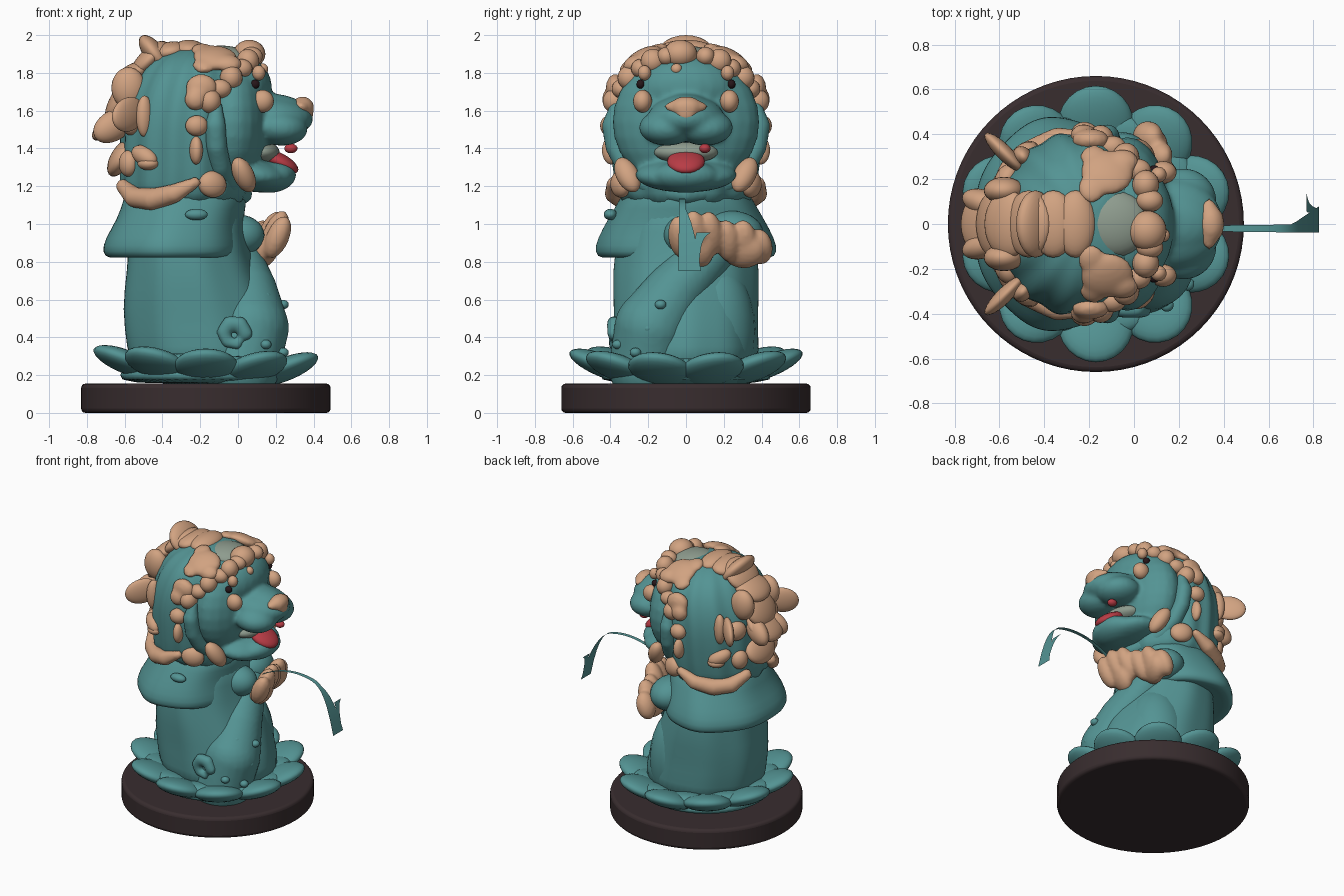
import bpy, bmesh
from math import sin, cos, pi, radians
from mathutils import Matrix, Vector, Euler

if "Cube" in bpy.data.objects:
    bpy.data.objects.remove(bpy.data.objects["Cube"])


def material(name, *rgb):
    mat = bpy.data.materials.new(name)
    mat.use_nodes = True
    mat.diffuse_color = (*rgb, 1)
    mat.node_tree.nodes["Principled BSDF"].inputs["Base Color"].default_value = (*rgb, 1)
    return mat


teal = material("teal glaze", .088, .295, .295)
tan = material("tan clay", .64, .365, .22)
faded = material("faded glaze", .27, .33, .27)
dark = material("dark wood", .04, .026, .028)
red = material("tongue red", .48, .045, .06)
black = material("eye black", .02, .008, .01)


def finish(name, bm, mat, subdivide=0, blend=0):
    """Turn a bmesh into a smooth object, optionally melting its pieces together."""
    bmesh.ops.recalc_face_normals(bm, faces=bm.faces)
    for face in bm.faces:
        face.smooth = True
    mesh = bpy.data.meshes.new(name)
    bm.to_mesh(mesh)
    bm.free()
    mesh.materials.append(mat)
    obj = bpy.data.objects.new(name, mesh)
    bpy.context.collection.objects.link(obj)
    if subdivide:
        smooth = obj.modifiers.new("Smooth", "SUBSURF")
        smooth.levels = smooth.render_levels = subdivide
    if blend:
        remesh = obj.modifiers.new("Melt", "REMESH")
        remesh.mode, remesh.voxel_size, remesh.use_smooth_shade = "VOXEL", .014, True
        obj.modifiers.new("Soften", "SMOOTH").iterations = blend
    return obj


def blobs(name, mat, items, mirror=False, blend=0):
    """Ellipsoids given as (place, radii, optional roll/tilt/turn in degrees)."""
    bm = bmesh.new()
    for place, radii, *turn in items:
        roll, tilt, spin = [radians(a) for a in (turn[0] if turn else (0, 0, 0))]
        for side in ((1, -1) if mirror else (1,)):
            where = Vector((place[0], place[1] * side, place[2]))
            rot = Euler((roll * side, tilt, spin * side))
            bmesh.ops.create_uvsphere(bm, u_segments=24, v_segments=14, radius=1,
                                      matrix=Matrix.LocRotScale(where, rot, Vector(radii)))
    return finish(name, bm, mat, 0, blend)


def coil(name, points, widths, mat=teal, mirror=False):
    """Tapered roll of clay through points, with a radius for each point."""
    beads = []
    for a, b, wide, next_wide in zip(points, points[1:], widths, widths[1:]):
        for t in [i / 6 for i in range(7)]:
            beads.append((Vector(a).lerp(Vector(b), t), [wide + (next_wide - wide) * t] * 3))
    return blobs(name, mat, beads, mirror, blend=6)


def loft(name, rows, folds=0, depth=0, segments=56):
    """Stack elliptical rings given as (z, centre x, radius x, radius y)."""
    bm = bmesh.new()
    rings = []
    for z, cx, rx, ry in rows:
        ring = []
        for a in [2 * pi * i / segments for i in range(segments)]:
            k = 1 + depth * cos(folds * a)
            ring.append(bm.verts.new((cx + rx * k * cos(a), ry * k * sin(a), z)))
        rings.append(ring)
    for low, high in zip(rings, rings[1:]):
        for i in range(segments):
            bm.faces.new((low[i - 1], low[i], high[i], high[i - 1]))
    bm.faces.new(rings[0])
    bm.faces.new(rings[-1])
    return finish(name, bm, teal, 1)


# Round plinth with a softened rim
bm = bmesh.new()
bmesh.ops.create_cone(bm, cap_ends=True, segments=72, radius1=.66, radius2=.66, depth=.155,
                      matrix=Matrix.Translation((-.17, 0, .0775)))
plinth = finish("plinth", bm, dark)
bevel = plinth.modifiers.new("Rim", "BEVEL")
bevel.width, bevel.segments = .022, 3
bpy.context.view_layer.objects.active = plinth
plinth.select_set(True)
bpy.ops.object.shade_smooth_by_angle(angle=radians(50))

# Lotus petals around the foot, in two staggered rows, lower toward the front
count, petals = 10, []
for row, (reach, height, size) in enumerate(((.44, .25, .19), (.36, .23, .15))):
    for i in range(count):
        a = 2 * pi * (i + (1 - row) / 2) / count
        petals.append(((-.17 + reach * cos(a), reach * sin(a), height - .02 * cos(a)),
                       (size, .17, .06), (0, -22, a * 180 / pi)))
blobs("lotus petals", teal, petals)
loft("lotus bowl", ((.15, -.17, .44, .44), (.2, -.17, .47, .47), (.27, -.17, .41, .41)))

# Trunk, tucked under a flared cape
loft("body", ((.16, -.15, .42, .4), (.35, -.17, .42, .38), (.55, -.21, .41, .38),
              (.75, -.25, .34, .39), (.95, -.27, .31, .36), (1.2, -.27, .3, .3)), 9, .012)
loft("cape", ((.85, -.34, .28, .38), (.81, -.34, .35, .45), (.85, -.34, .385, .485),
              (.92, -.34, .37, .47), (1.03, -.31, .33, .41), (1.13, -.28, .33, .35),
              (1.22, -.28, .3, .3)), 7, .012)
blobs("cape button", teal, [((-.22, -.4, 1.05), (.06, .035, .03))])

# Tail sweeping from the foot up across the front, with knobs along it
coil("tail", ((.02, -.21, .24), (.07, -.18, .45), (.05, -.06, .64), (-.02, .14, .86)),
     (.2, .2, .16, .13))
blobs("belly", teal, [((-.07, .15, .43), (.22, .22, .38))])
knobs = []
for i in range(9):
    t, a = i / 9, radians(-15 - 47 * (i % 3))
    knobs.append(((.06 + .185 * cos(a), -.22 + .2 * t + .185 * sin(a), .32 + .38 * t),
                  (.03, .03, .025)))
blobs("tail knobs", teal, knobs)
coil("tail curl", [(-.02 + .06 * cos(t), -.38, .42 + .06 * sin(t)) for t in range(6)],
     (.04, .04, .04, .035, .03, .03))

# Hanging mane, folded into locks
mane_rows = ((1.08, -.28, .31, .32), (1.15, -.28, .34, .37), (1.3, -.27, .35, .39),
             (1.5, -.27, .35, .41), (1.65, -.25, .35, .4), (1.78, -.23, .31, .36),
             (1.87, -.22, .25, .28), (1.92, -.21, .16, .18), (1.94, -.21, .05, .06))
loft("mane", mane_rows, 14, .028)


def on_mane(angle, z, lift=1.0):
    """Point on the mane at a turn in degrees from the face."""
    low, high = [pair for pair in zip(mane_rows, mane_rows[1:]) if z <= pair[1][0]][0]
    t = (z - low[0]) / (high[0] - low[0])
    cx, rx, ry = [a + (b - a) * t for a, b in zip(low[1:], high[1:])]
    return cx + rx * lift * cos(radians(angle)), ry * lift * sin(radians(angle)), z


# Face with brow, muzzle, lips and jaw melted into one skin
lips = [((.22, s * .1, 1.51), (.15, .15, .095), (0, 5, 0)) for s in (1, -1)]
blobs("face", teal, lips + [((-.03, 0, 1.54), (.2, .39, .37)), ((0, 0, 1.72), (.18, .28, .18)),
                            ((.18, 0, 1.57), (.22, .2, .11), (0, 5, 0)),
                            ((.19, 0, 1.62), (.17, .13, .07), (0, 5, 0)),
                            ((.08, 0, 1.26), (.2, .27, .09), (0, 8, 0)),
                            ((.18, 0, 1.25), (.13, .18, .085), (0, -8, 0))], blend=8)
arch = [pi * (i - 1) / 10 for i in range(13)]
coil("chin ruff", [(.02 - .14 * abs(cos(t)), .39 * cos(t), 1.52 - .36 * sin(t)) for t in arch],
     [.03] + [.057] * 11 + [.03])
blobs("nose", tan, [((.345, 0, 1.62), (.06, .085, .055), (0, 30, 0)),
                    ((.335, 0, 1.62), (.05, .115, .04), (0, 20, 0)),
                    ((.355, 0, 1.58), (.045, .06, .05), (0, 20, 0))], blend=5)
blobs("cheek spots", tan, [((.13, .23, 1.65), (.06, .05, .06))], True)
blobs("eyes", black, [((.09, .24, 1.74), (.025, .022, .024))], True)
blobs("mouth lining", faded, [((.12, 0, 1.38), (.1, .17, .06))])
blobs("tongue", red, [((.22, 0, 1.33), (.11, .1, .045), (0, 28, 0)),
                      ((.28, .1, 1.4), (.035, .03, .025))])

# Curls arching over the brow and back to the ears, with a bun in the middle
curls = []
for i in range(6):
    a, r = radians(20 + 11 * i), (.05 if i % 2 else .065)
    curls.append(((.075 - .27 * cos(a) ** 3, .4 * cos(a), 1.52 + .38 * sin(a)), (.06, r, r)))
blobs("brow curls", tan, curls + [((.11, .22, 1.8), (.035, .035, .04))], True)
blobs("ear curls", tan, [(on_mane(82, 1.72), (.085, .05, .075)),
                         (on_mane(86, 1.66), (.06, .05, .06))], True, 5)
blobs("brow bun", tan, [((.06, -.03, 1.9), (.085, .09, .075)), ((.13, -.05, 1.82), (.03, .03, .03))])
blobs("crown scrolls", tan, [((-.12, .23, 1.88), (.12, .11, .045), (-28, 5, 0)),
                             ((-.19, .16, 1.92), (.06, .07, .03), (-20, 0, 0)),
                             ((-.18, .3, 1.84), (.06, .06, .03), (-35, 0, 0)),
                             ((-.05, .28, 1.85), (.07, .06, .04), (-35, 5, 0))], True, 4)
blobs("crown wash", faded, [((-.09, 0, 1.87), (.16, .15, .075))])

# Clay locks on the mane: turn, height, half width, half height, roll
locks = [(82, 1.52, .06, .055, 0), (82, 1.39, .035, .075, 0), (66, 1.21, .08, .07, 15),
         (132, 1.57, .04, .11, 0), (130, 1.36, .085, .05, 25), (126, 1.32, .06, .035, 0),
         (150, 1.54, .07, .07, 0), (152, 1.32, .06, .07, 0)]
blobs("side locks", tan, [(on_mane(a, z), (.05, w, h), (roll, 0, a))
                          for a, z, w, h, roll in locks], True)
blobs("chin locks", tan, [((.03, .31, 1.26), (.055, .06, .105), (-25, -25, 0))], True)
blobs("ear tufts", tan, [((-.58, .32, 1.58), (.12, .035, .09), (0, 15, 135))], True)
sweep = ((82, 1.22), (100, 1.16), (120, 1.13), (140, 1.14), (158, 1.2))
coil("crescents", [on_mane(a, z, 1.04) for a, z in sweep], (.03, .052, .06, .055, .04), tan, True)

# Overlapping crest plates from crown to nape: x, z, length, tilt
plates = [(-.26, 1.92, .09, 0), (-.36, 1.91, .1, -10), (-.44, 1.9, .12, 52),
          (-.47, 1.87, .13, -45), (-.56, 1.79, .12, -30), (-.62, 1.66, .14, -60),
          (-.66, 1.54, .14, -40), (-.62, 1.35, .11, -60)]
blobs("crest", tan, [((x, 0, z), (length, .15, .055), (0, tilt, 0)) for x, z, length, tilt in plates])
blobs("crest wings", tan, [((-.66, .09, 1.52), (.12, .06, .08), (0, -30, -20)),
                           ((-.58, .15, 1.72), (.09, .06, .11))], True)

# Arms, and raised paws slanting back toward the left: y, z, half width, half height
blobs("arms", teal, [((-.05, .24, .95), (.14, .17, .12)), ((0, 0, .94), (.14, .12, .11))])
paws = [(-.03, .93, .065, .12), (.05, .95, .065, .13), (.13, .95, .065, .125), (.22, .91, .065, .12),
        (.31, .91, .07, .12), (.39, .88, .07, .1), (.06, .87, .09, .11), (.3, .86, .12, .1)]
blobs("paws", tan, [((.21 - .3 * y + .45 * (z - .95), y, z), (.06, wide, tall), (0, 24, -17))
                    for y, z, wide, tall in paws], blend=3)


# Thin water sheet arcing from the paw, ending in a forked splash
def water(name, start, end, centre, half, steps=24):
    bm = bmesh.new()
    rungs = []
    for t in [i / steps for i in range(steps + 1)]:
        x = start + (end - start) * t
        z = 1.135 - (x - .51) ** 2 - 33 * max(0, x - .62) ** 3
        rungs.append([bm.verts.new((x, centre(t) + s * half(t), z)) for s in (-1, 1)])
    for (a, b), (c, d) in zip(rungs, rungs[1:]):
        bm.faces.new((a, b, d, c))
    finish(name, bm, teal)


water("water ribbon", .22, .825, lambda t: -.02 + .2 * max(0, t - .8),
      lambda t: .012 + .007 * t + .2 * max(0, t - .8))
water("water fork", .815, .77, lambda t: .055 + .02 * t + .02 * t ** 6, lambda t: .015 + .025 * t ** 4)
